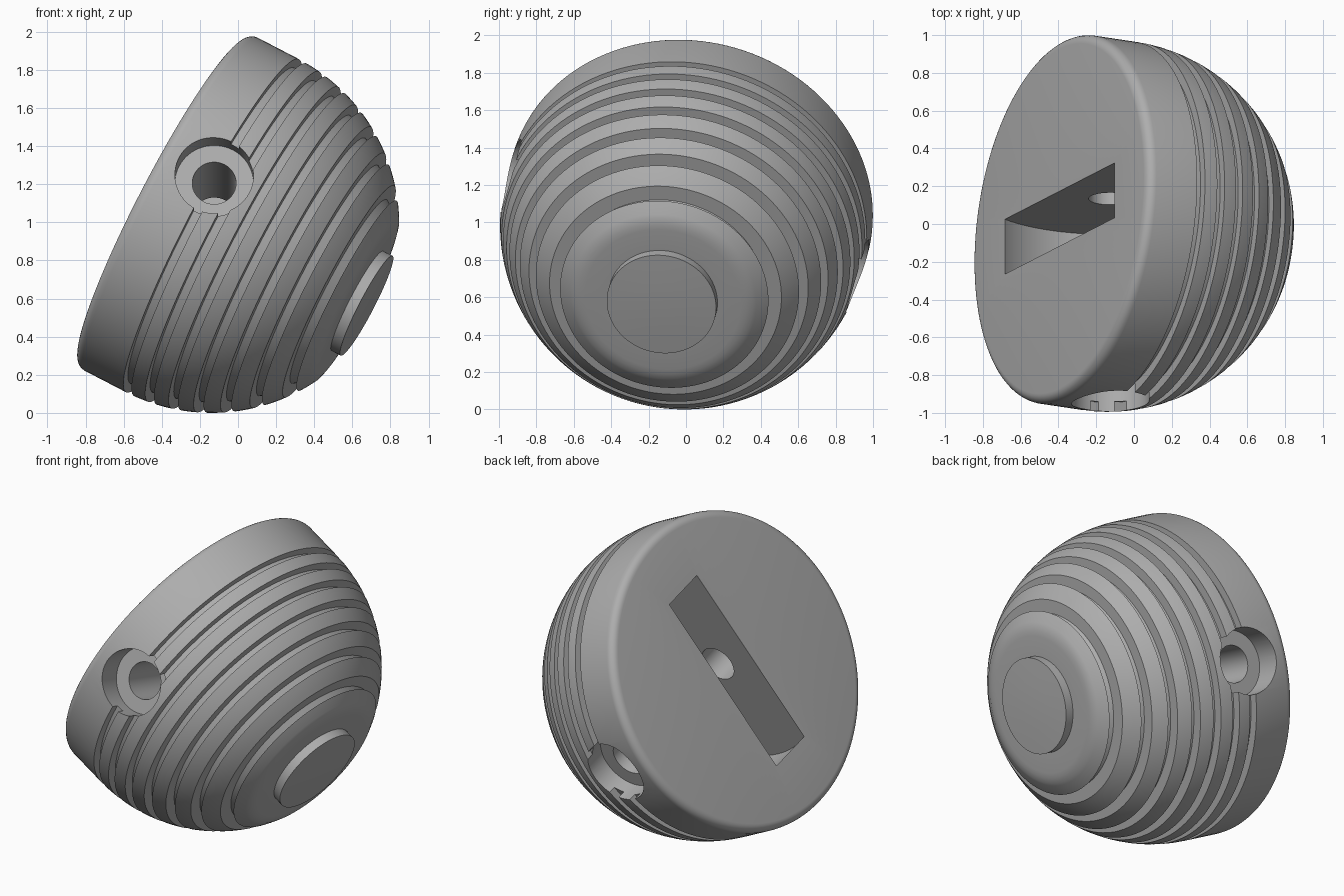
import bpy, bmesh, math
from mathutils import Vector, Matrix

if "Cube" in bpy.data.objects:
    bpy.data.objects.remove(bpy.data.objects["Cube"])

# Tilted frame: local Z runs from the flat face to the dome, local Y along the axle
axis = Vector((0.88, -0.132, -0.457)).normalized()
axle = Vector((0, -0.961, 0.278))
axle = (axle - axis * axle.dot(axis)).normalized()
side = axle.cross(axis)
ORIGIN = Vector((-0.2, 0, 1.017))
FRAME = Matrix.Translation(ORIGIN) @ Matrix((side, axle, axis)).transposed().to_4x4()

R = 0.985          # body radius
DOME_S = 0.07      # height of the dome centre on the axis
FACE_S = -0.22     # flat face
FLAT_S = 0.94      # flattened dome tip
AXLE_S = 0.085     # axle height
SEG = 128

grey = bpy.data.materials.new("plain grey")
grey.diffuse_color = (0.42, 0.42, 0.42, 1)
grey.use_nodes = True
grey.node_tree.nodes["Principled BSDF"].inputs["Base Color"].default_value = grey.diffuse_color


def dome_r(s):
    return math.sqrt(max(R * R - max(s - DOME_S, 0) ** 2, 0))


def lathe(name, profile):
    """Spin (radius, height) points around local Z; both ends lie on the axis."""
    bm = bmesh.new()
    rings = []
    for r, s in profile:
        if r < 1e-6:
            rings.append([bm.verts.new((0, 0, s))])
        else:
            rings.append([bm.verts.new((r * math.cos(2 * math.pi * i / SEG),
                                        r * math.sin(2 * math.pi * i / SEG), s))
                          for i in range(SEG)])
    for a, b in zip(rings, rings[1:]):
        for i in range(SEG):
            j = (i + 1) % SEG
            if len(a) == 1:
                bm.faces.new((a[0], b[j], b[i]))
            elif len(b) == 1:
                bm.faces.new((a[i], a[j], b[0]))
            else:
                bm.faces.new((a[i], a[j], b[j], b[i]))
    bmesh.ops.recalc_face_normals(bm, faces=bm.faces)
    me = bpy.data.meshes.new(name)
    bm.to_mesh(me)
    bm.free()
    ob = bpy.data.objects.new(name, me)
    bpy.context.collection.objects.link(ob)
    ob.matrix_world = FRAME
    me.materials.append(grey)
    return ob


# Body profile: flat face, rounded rim, straight band
FIL = 0.05
profile = [(0, FACE_S)]
for k in range(7):
    t = k / 6 * math.pi / 2
    profile.append((R - FIL + FIL * math.sin(t), FACE_S + FIL - FIL * math.cos(t)))

# Seven square grooves with dome-shaped ridges between them
PITCH, GROOVE, DEPTH, FIRST = 0.126, 0.048, 0.05, 0.075
for k in range(7):
    g0 = FIRST + k * PITCH
    g1 = g0 + GROOVE
    floor = dome_r(g1) - DEPTH
    profile += [(dome_r(g0), g0), (floor + 0.5 * (dome_r(g0) - dome_r(g1)), g0), (floor, g1)]
    end = FIRST + (k + 1) * PITCH if k < 6 else FLAT_S - 0.012
    for m in range(4 if k < 6 else 6):
        s = g1 + (end - g1) * m / (4 if k < 6 else 5)
        profile.append((dome_r(s), s))

# Flattened tip with a raised button
profile += [(0.45, FLAT_S - 0.003), (0.42, FLAT_S), (0.295, FLAT_S),
            (0.295, FLAT_S + 0.055), (0.15, FLAT_S + 0.062), (0, FLAT_S + 0.064)]
body = lathe("grooved_dome_body", profile)


def cutter(name, radius, length, y, seg):
    """Cylinder along the axle, centred at local height AXLE_S."""
    bpy.ops.mesh.primitive_cylinder_add(vertices=seg, radius=radius, depth=length)
    ob = bpy.context.object
    ob.name = name
    ob.matrix_world = FRAME @ Matrix.Translation((0, y, AXLE_S)) @ Matrix.Rotation(math.pi / 2, 4, 'X')
    ob.data.materials.append(grey)
    ob.hide_render = True
    return ob


# Wheel slot, axle hole and a counterbore on each side
cutters = [cutter("wheel_slot_cutter", 0.682, 0.302, 0, 128),
           cutter("axle_hole_cutter", 0.115, 2.4, 0, 48)]
for sgn in (1, -1):
    cutters.append(cutter("counterbore_cutter", 0.206, 0.4, sgn * 1.02, 64))

bpy.context.view_layer.update()
bpy.ops.object.select_all(action='DESELECT')
bpy.context.view_layer.objects.active = body
body.select_set(True)
for c in cutters:
    mod = body.modifiers.new(c.name, 'BOOLEAN')
    mod.operation = 'DIFFERENCE'
    mod.solver = 'EXACT'
    mod.object = c
    bpy.ops.object.modifier_apply(modifier=mod.name)
for c in cutters:
    bpy.data.objects.remove(c, do_unlink=True)

bpy.ops.object.shade_smooth_by_angle(angle=math.radians(30))
